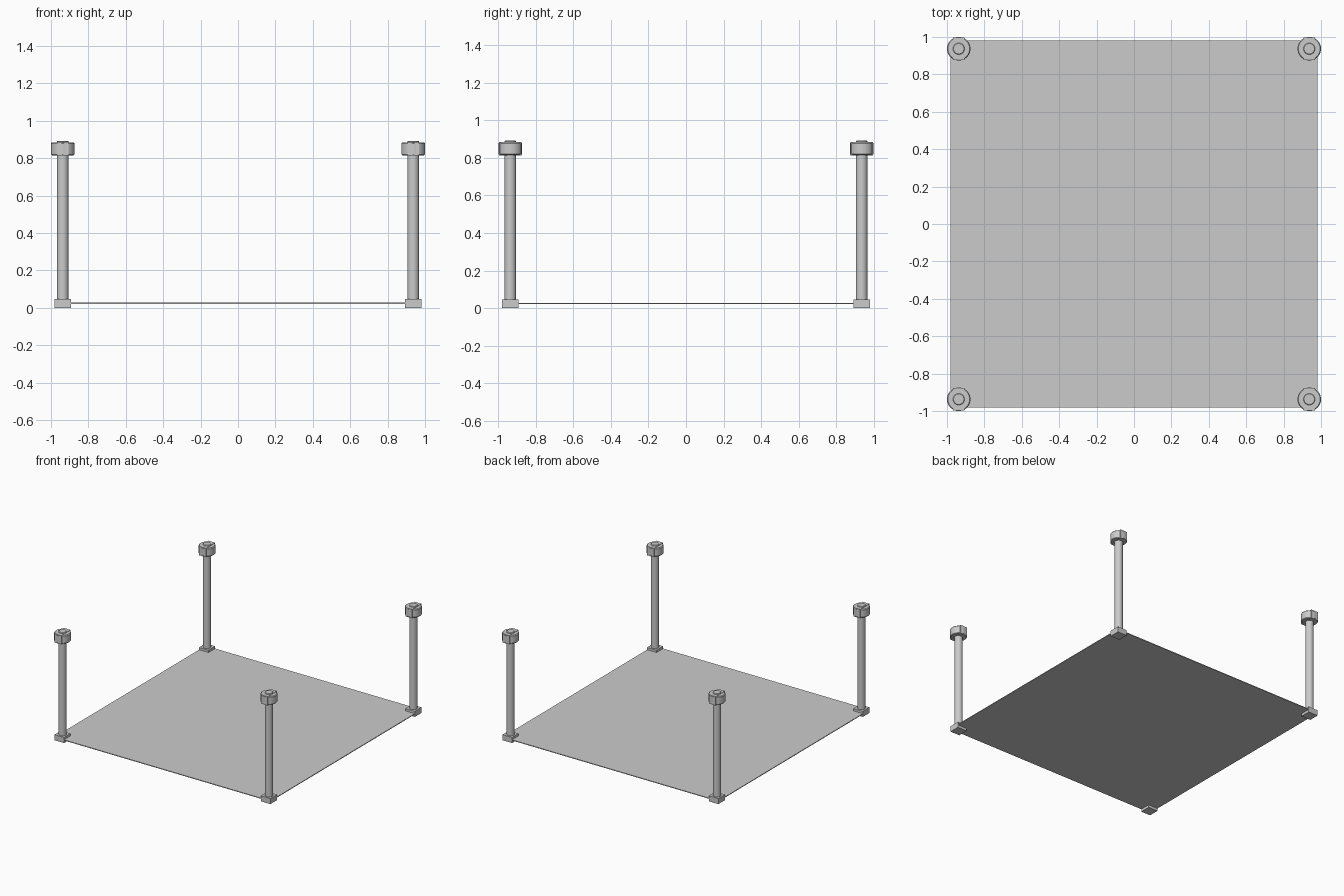
import bpy, math

if "Cube" in bpy.data.objects:
    bpy.data.objects.remove(bpy.data.objects["Cube"])

P = 0.937  # post offset from the centre


def box(name, size, loc):
    bpy.ops.mesh.primitive_cube_add(size=1, location=loc)
    o = bpy.context.object
    o.name = name
    o.scale = size
    bpy.ops.object.transform_apply(location=False, rotation=False, scale=True)
    return o


def lathe(name, profile, x, y, n=32):
    # closed solid turned around a vertical axis from (radius, z) points
    verts, faces = [], []
    for r, z in profile:
        for i in range(n):
            a = 2 * math.pi * i / n
            verts.append((r * math.cos(a), r * math.sin(a), z))
    for k in range(len(profile) - 1):
        for i in range(n):
            j = (i + 1) % n
            faces.append((k * n + i, k * n + j, (k + 1) * n + j, (k + 1) * n + i))
    faces.append(tuple(reversed(range(n))))
    top = (len(profile) - 1) * n
    faces.append(tuple(range(top, top + n)))
    me = bpy.data.meshes.new(name)
    me.from_pydata(verts, [], faces)
    o = bpy.data.objects.new(name, me)
    o.location = (x, y, 0)
    bpy.context.collection.objects.link(o)
    bpy.ops.object.select_all(action='DESELECT')
    o.select_set(True)
    bpy.context.view_layer.objects.active = o
    bpy.ops.object.shade_smooth_by_angle(angle=math.radians(35))
    return o


# thin floor mat
box("floor_mat", (1.96, 1.96, 0.006), (0, 0, 0.024))

for sx, xn in ((-1, "left"), (1, "right")):
    for sy, yn in ((-1, "front"), (1, "back")):
        tag = f"{yn}_{xn}"
        x, y = sx * P, sy * P
        # square foot
        box(f"foot_{tag}", (0.086, 0.086, 0.046), (x, y, 0.023))
        # round post, rising just through the head
        lathe(f"post_{tag}", [(0.031, 0.044), (0.031, 0.889), (0.028, 0.893)], x, y)
        # drum head with softened rims
        lathe(f"head_{tag}", [(0.058, 0.815), (0.063, 0.820), (0.063, 0.878),
                              (0.058, 0.884)], x, y)
        # flat clip across the head, front to back
        box(f"clip_{tag}", (0.062, 0.122, 0.073), (x, y, 0.8495))
